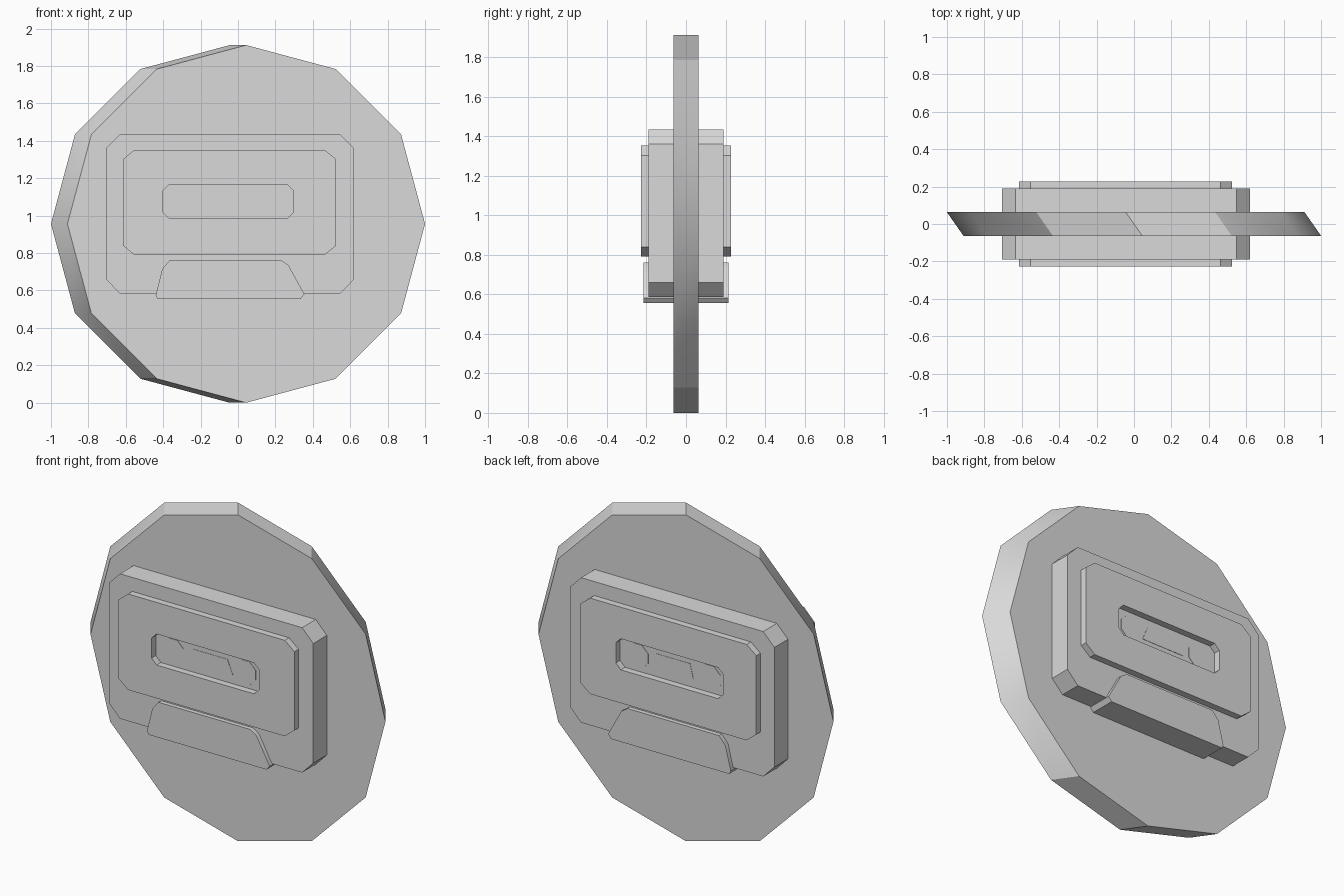
import bpy, bmesh, math

cube = bpy.data.objects.get("Cube")
if cube:
    bpy.data.objects.remove(cube, do_unlink=True)

grey = bpy.data.materials.new("light_grey")
grey.use_nodes = True
grey.diffuse_color = (0.7, 0.7, 0.7, 1)
grey.node_tree.nodes["Principled BSDF"].inputs["Base Color"].default_value = (0.7, 0.7, 0.7, 1)


def finish(name, bm):
    bmesh.ops.recalc_face_normals(bm, faces=bm.faces)
    mesh = bpy.data.meshes.new(name)
    bm.to_mesh(mesh)
    bm.free()
    mesh.materials.append(grey)
    obj = bpy.data.objects.new(name, mesh)
    bpy.context.collection.objects.link(obj)
    bpy.ops.object.select_all(action="DESELECT")
    obj.select_set(True)
    bpy.context.view_layer.objects.active = obj
    bpy.ops.object.shade_smooth_by_angle(angle=math.radians(30))
    return obj


def loop(bm, outline, y, shift=0):
    return [bm.verts.new((x + shift, y, z)) for x, z in outline]


def bridge(bm, a, b):
    for i in range(len(a)):
        j = (i + 1) % len(a)
        bm.faces.new((a[i], a[j], b[j], b[i]))


def prism(name, outline, y0, y1, shear=0):
    """Extrude an x-z outline along y, optionally sliding the ends apart."""
    bm = bmesh.new()
    a, b = loop(bm, outline, y0, shear), loop(bm, outline, y1, -shear)
    bm.faces.new(a)
    bm.faces.new(b)
    bridge(bm, a, b)
    return finish(name, bm)


def frame(name, outer, inner, y0, y1):
    """Panel with a matching opening cut through it."""
    bm = bmesh.new()
    loops = [loop(bm, o, y) for o, y in ((outer, y0), (outer, y1), (inner, y1), (inner, y0))]
    for i in range(4):
        bridge(bm, loops[i], loops[(i + 1) % 4])
    return finish(name, bm)


def chamfered(x0, x1, z0, z1, cx, cz):
    return [(x0 + cx, z0), (x1 - cx, z0), (x1, z0 + cz), (x1, z1 - cz),
            (x1 - cx, z1), (x0 + cx, z1), (x0, z1 - cz), (x0, z0 + cz)]


def polygon(cx, cz, r, sides, turn=0):
    angles = [turn + math.tau * i / sides for i in range(sides)]
    return [(cx + r * math.cos(a), cz + r * math.sin(a)) for a in angles]


# Slanted twelve-sided disc
prism("disc", polygon(0, 0.956, 0.956, 12), -0.063, 0.063, shear=0.044)

# Cassette shell and lower head housing pass right through the disc
prism("cassette_body", chamfered(-0.705, 0.62, 0.585, 1.434, 0.072, 0.074), -0.189, 0.189)
housing = [(-0.43, 0.555), (0.335, 0.555), (0.355, 0.58), (0.27, 0.735),
           (0.23, 0.762), (-0.365, 0.762), (-0.405, 0.715), (-0.44, 0.575)]
prism("head_housing", housing, -0.214, 0.214)

# Raised label, window opening and window details on both sides
label = chamfered(-0.615, 0.525, 0.79, 1.352, 0.062, 0.05)
window = chamfered(-0.40, 0.295, 0.985, 1.167, 0.032, 0.032)
tape = [(-0.18, 1.037), (0.10, 1.037), (0.065, 1.12), (-0.16, 1.12)]
for side, s in (("front", -1), ("back", 1)):
    frame(side + "_label", label, window, s * 0.189, s * 0.228)
    prism(side + "_tape_window", tape, s * 0.187, s * 0.191)
    for hand, x in (("right", -0.288), ("left", 0.18)):
        prism(f"{side}_{hand}_reel", polygon(x, 1.075, 0.074, 8, math.pi / 8),
              s * 0.187, s * 0.191)
